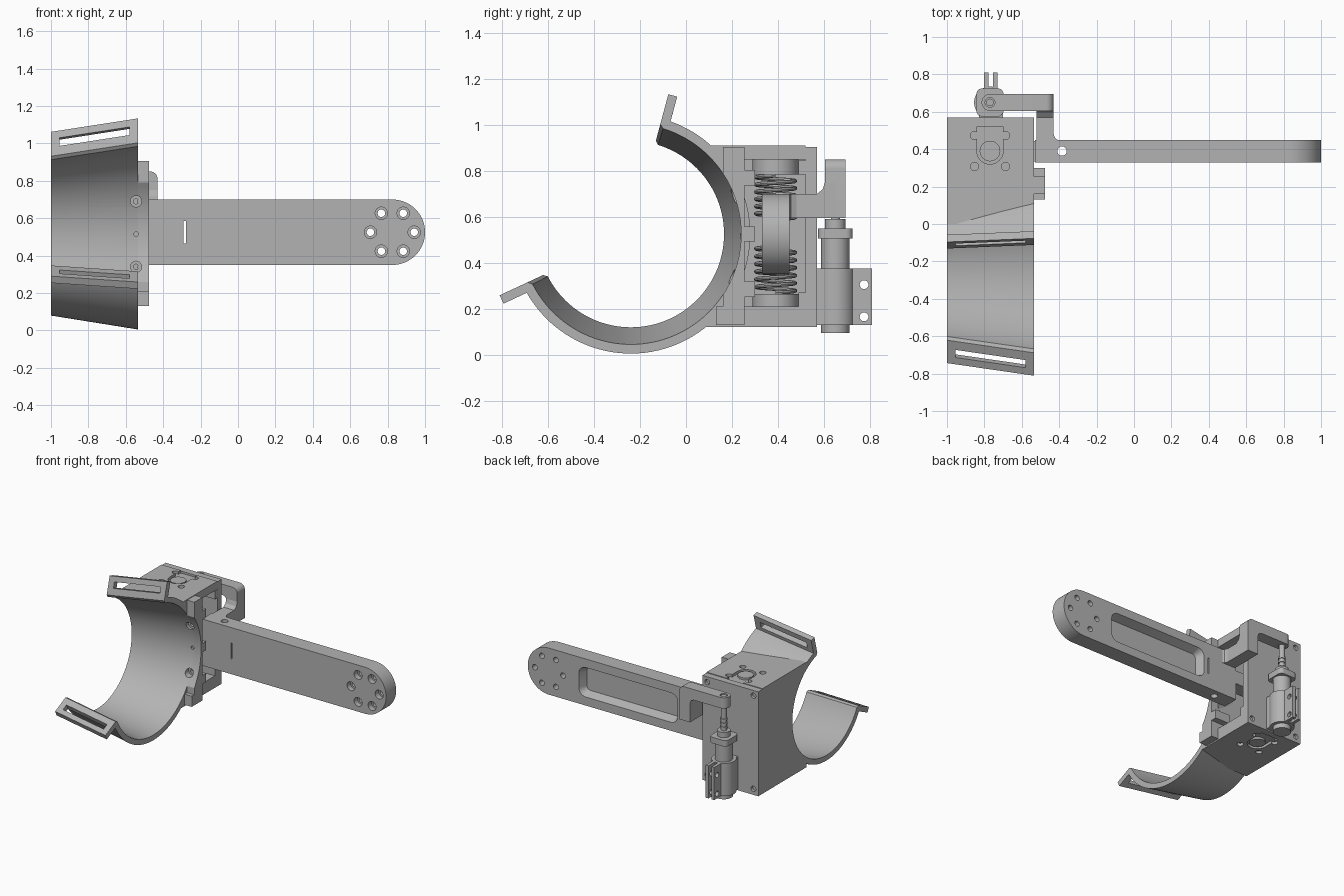
import bpy, bmesh
from math import sin, cos, pi, radians, degrees

if "Cube" in bpy.data.objects:
    bpy.data.objects.remove(bpy.data.objects["Cube"], do_unlink=True)

grey = bpy.data.materials.new("plain_grey")
grey.use_nodes = True
GREY = (0.45, 0.45, 0.45, 1)
grey.diffuse_color = GREY
grey.node_tree.nodes["Principled BSDF"].inputs["Base Color"].default_value = GREY
parts = []


def loft(name, loops):
    """Closed solid through a series of matching 3D loops."""
    bm = bmesh.new()
    rows = [[bm.verts.new(p) for p in loop] for loop in loops]
    n = len(rows[0])
    for a, b in zip(rows, rows[1:]):
        for i in range(n):
            j = (i + 1) % n
            bm.faces.new((a[i], a[j], b[j], b[i]))
    bm.faces.new(rows[0])
    bm.faces.new(rows[-1])
    bmesh.ops.recalc_face_normals(bm, faces=bm.faces)
    me = bpy.data.meshes.new(name)
    bm.to_mesh(me)
    bm.free()
    me.materials.append(grey)
    ob = bpy.data.objects.new(name, me)
    bpy.context.collection.objects.link(ob)
    parts.append(ob)
    return ob


def put(axis, u, v, w):
    return {"x": (w, u, v), "y": (u, w, v), "z": (u, v, w)}[axis]


def prism(name, axis, pts, lo, hi):
    return loft(name, [[put(axis, u, v, w) for u, v in pts] for w in (lo, hi)])


def circle(u, v, r, a0=0, a1=360, n=40):
    full = a1 - a0 == 360
    m = n if full else n - 1
    angles = [radians(a0 + (a1 - a0) * i / m) for i in range(n)]
    return [(u + r * cos(a), v + r * sin(a)) for a in angles]


def rrect(u0, v0, u1, v1, r):
    return (circle(u1 - r, v1 - r, r, 0, 90, 7) + circle(u0 + r, v1 - r, r, 90, 180, 7)
            + circle(u0 + r, v0 + r, r, 180, 270, 7) + circle(u1 - r, v0 + r, r, 270, 360, 7))


def cyl(name, axis, u, v, r, lo, hi):
    return prism(name, axis, circle(u, v, r), lo, hi)


def box(name, x0, x1, y0, y1, z0, z1):
    return prism(name, "z", [(x0, y0), (x1, y0), (x1, y1), (x0, y1)], z0, z1)


def cut(targets, cutters):
    for ob in targets:
        for c in cutters:
            m = ob.modifiers.new("cut", "BOOLEAN")
            m.operation, m.solver, m.object = "DIFFERENCE", "EXACT", c
        dg = bpy.context.evaluated_depsgraph_get()
        me = bpy.data.meshes.new_from_object(ob.evaluated_get(dg))
        ob.modifiers.clear()
        ob.data = me
    for c in cutters:
        parts.remove(c)
        bpy.data.objects.remove(c, do_unlink=True)


# Conical cuff with radial strap tabs
X0, X1, CY, CZ, WALL = -1.0, -0.535, -0.24, 0.525, 0.04
A0, A1 = 205, 435


def inner(x):
    return 0.48 - (X1 - x) * 0.16


def polar(x, r, a, s=0):
    a = radians(a)
    return (x, CY + r * cos(a) - s * sin(a), CZ + r * sin(a) + s * cos(a))


def cuff_loop(x):
    ri, n = inner(x), 72
    ro, tip = ri + WALL, ri + 0.15
    d = degrees(WALL / ro)
    sweep = [i / n for i in range(n + 1)]
    pts = [polar(x, ri, A0 + 2 + (A1 - A0 - 4) * t) for t in sweep]
    pts += [polar(x, ri + 0.015, A1), polar(x, tip, A1), polar(x, tip, A1, -WALL)]
    pts += [polar(x, ro, A1 - d - (A1 - A0 - 2 * d) * t) for t in sweep]
    return pts + [polar(x, tip, A0, WALL), polar(x, tip, A0), polar(x, ri + 0.015, A0)]


def tab_slot(a, s0, s1):
    corners = [(-0.955, 0.065), (-0.955, 0.11), (-0.58, 0.11), (-0.58, 0.065)]
    return loft("slot_cutter", [[polar(x, inner(x) + o, a, s) for x, o in corners] for s in (s0, s1)])


cuff = loft("cuff", [cuff_loop(X0), cuff_loop(X1)])
cut([cuff], [tab_slot(A0, -0.02, 0.06), tab_slot(A1, -0.06, 0.02)])

# Housing behind the cuff, open towards the arm
housing = box("housing", X0, X1, 0, 0.52, 0.12, 0.91)
cone = loft("cone_cutter", [[(x, y, z) for y, z in circle(CY, CZ, inner(x) + 0.015, n=96)]
                            for x in (X0 - 0.01, X1 + 0.01)])
cavity = box("cavity_cutter", -0.95, -0.5, 0.255, 0.53, 0.21, 0.85)
cut([housing], [cone, cavity])
PX, PY = -0.77, 0.39
for lo, hi in ((0.89, 0.93), (0.10, 0.14)):
    cutters = [cyl("c", "z", PX + dx, PY + dy, 0.022, lo, hi) for dx in (-0.083, 0.083) for dy in (-0.083, 0.083)]
    cutters += [cyl("c", "z", PX, PY, 0.07, lo, hi), box("c", PX - 0.07, PX + 0.07, PY, 0.53, lo, hi)]
    cut([housing], cutters)
for name, z0, z1 in (("upper_adjuster", 0.84, 0.905), ("lower_adjuster", 0.125, 0.215)):
    cyl(name, "z", PX, PY, 0.055, z0, z1)

# Back plate with corner screw holes
back_plate = box("back_plate", X0, X1, 0.52, 0.57, 0.12, 0.905)
cut([back_plate], [cyl("c", "y", x, z, 0.02, 0.55, 0.6) for x in (-0.96, -0.575) for z in (0.165, 0.865)])

# Side plate hugging the cuff edge, with stop blocks
side_plate = prism("side_plate", "x", [(0.13, 0.13), (0.255, 0.13), (0.255, 0.905), (0.16, 0.905),
                                       (0.16, 0.21), (0.13, 0.21)], X1, -0.475)
cut([side_plate], [prism("c", "x", circle(CY, CZ, 0.48, n=96), -0.6, -0.4)])
for i, z in enumerate((0.285, 0.525, 0.77)):
    box(f"stop_block_{i + 1}", -0.6, -0.475, 0.25, 0.30, z - 0.033, z + 0.033)
for i, z in enumerate((0.24, 0.815)):
    box(f"guide_block_{i + 1}", -0.7, X1, 0.49, 0.52, z - 0.03, z + 0.03)
screws = [cyl("c", "y", -0.545, z, 0.03, 0.1, 0.235) for z in (0.69, 0.34)]
screws += [cyl("c", "y", -0.545, z, 0.014, 0.1, 0.3) for z in (0.69, 0.34)]
screws.append(cyl("c", "y", -0.545, 0.515, 0.012, 0.1, 0.26))
cut([cuff, housing, side_plate], screws)

# Springs and their seats
def spring(name, z0, z1, turns):
    loops, steps = [], turns * 28
    for i in range(steps + 1):
        t = 2 * pi * turns * i / steps
        z = z0 + (z1 - z0) * i / steps
        loops.append([(PX + (0.085 + u) * cos(t), PY + (0.085 + u) * sin(t), z + v)
                      for u, v in circle(0, 0, 0.009, n=8)])
    return loft(name, loops)


spring("upper_spring", 0.59, 0.78, 6)
spring("lower_spring", 0.27, 0.47, 6)
cyl("upper_spring_seat", "z", PX, PY, 0.1, 0.785, 0.85)
cyl("lower_spring_seat", "z", PX, PY, 0.1, 0.21, 0.265)

# Arm with rounded tip, bolt circle, slit, cross hole and back pocket
arm = prism("arm", "y", circle(0.825, CZ, 0.175, -90, 90) + [(-0.53, 0.70), (-0.53, 0.35)], 0.33, 0.45)
holes = []
for i in range(6):
    a = i * pi / 3
    u, v = 0.825 + 0.117 * cos(a), CZ + 0.117 * sin(a)
    holes += [cyl("c", "y", u, v, 0.033, 0.3, 0.37), cyl("c", "y", u, v, 0.02, 0.3, 0.5)]
pocket = loft("c", [[(x, y, z) for x, z in rrect(-0.22 - g, 0.44 - g, 0.55 + g, 0.61 + g, 0.03 + g)]
                    for y, g in ((0.39, 0), (0.46, 0.03))])
cut([arm], holes + [pocket, box("c", -0.291, -0.279, 0.3, 0.5, 0.465, 0.585),
                    cyl("c", "z", -0.385, PY, 0.025, 0.3, 0.75)])
box("arm_root", -0.93, -0.52, 0.335, 0.445, 0.48, 0.58)

# Bracket reaching from the arm to the piston
prism("bracket_base", "x", [(0.44, 0.595), (0.65, 0.595), (0.65, 0.75), (0.605, 0.75), (0.595, 0.72),
                            (0.57, 0.70), (0.44, 0.70)], -0.52, -0.43)
prism("bracket_fillet", "z", [(-0.44, 0.445), (-0.40, 0.445), (-0.42, 0.457), (-0.43, 0.48), (-0.44, 0.48)],
      0.595, 0.70)
bracket_bar = prism("bracket_bar", "y", circle(-0.47, 0.81, 0.04, 0, 90, 8)
                    + [(PX, 0.85), (PX, 0.77), (-0.55, 0.77), (-0.528, 0.76), (-0.52, 0.74),
                       (-0.52, 0.595), (-0.43, 0.595)], 0.605, 0.695)
QY = 0.65
bar_end = cyl("bracket_end", "z", PX, QY, 0.045, 0.77, 0.85)
cut([bracket_bar, bar_end], [cyl("c", "z", PX, QY, 0.026, 0.7, 0.9)])

# Piston: rod, collar, flange, body and base
for name, r, z0, z1 in (("piston_rod", 0.02, 0.5, 0.845), ("rod_collar", 0.045, 0.55, 0.59),
                        ("piston_body", 0.062, 0.36, 0.51), ("piston_base", 0.062, 0.095, 0.14)):
    cyl(name, "z", PX, QY, r, z0, z1)
for i in range(3):
    cyl(f"thread_{i + 1}", "z", PX, QY, 0.026, 0.605 + i * 0.03, 0.62 + i * 0.03)
prism("piston_flange", "z", rrect(PX - 0.072, 0.575, PX + 0.072, 0.725, 0.03), 0.505, 0.55)

# Clamp with two drilled ears
cyl("clamp", "z", PX, QY, 0.085, 0.13, 0.375)
box("clamp_foot", PX - 0.06, PX + 0.07, 0.565, 0.64, 0.13, 0.375)
for name, x in (("clamp_ear_right", -0.79), ("clamp_ear_left", -0.743)):
    ear = box(name, x - 0.012, x + 0.012, 0.72, 0.81, 0.13, 0.375)
    cut([ear], [cyl("c", "x", 0.775, z, 0.019, x - 0.05, x + 0.05) for z in (0.165, 0.305)])

# Smooth curved surfaces, keep edges sharp
bpy.ops.object.select_all(action="DESELECT")
for ob in parts:
    ob.select_set(True)
bpy.context.view_layer.objects.active = cuff
bpy.ops.object.shade_smooth_by_angle(angle=radians(30))
